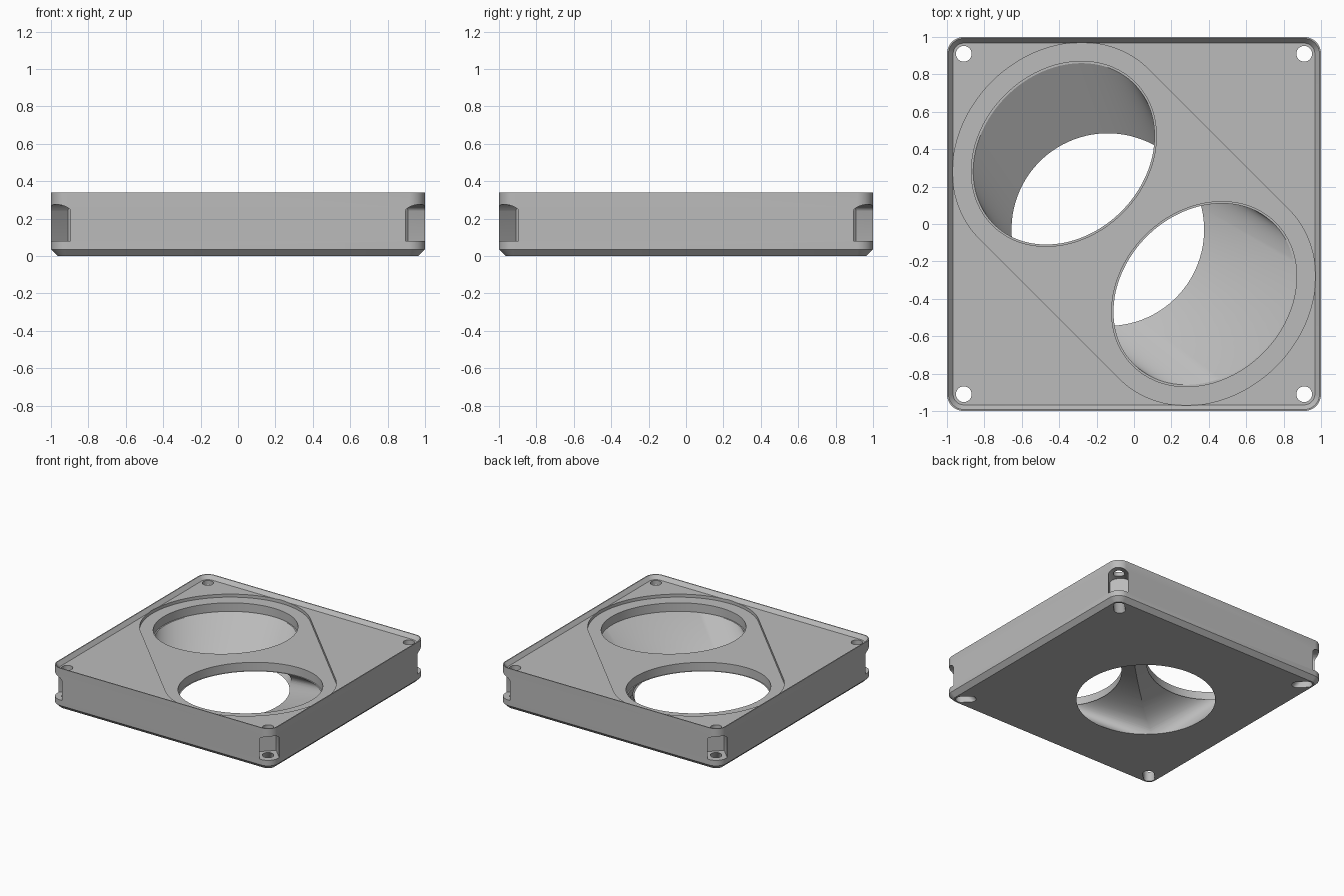
import bpy
import bmesh
from math import cos, sin, pi, sqrt
from mathutils import Vector

if "Cube" in bpy.data.objects:
    bpy.data.objects.remove(bpy.data.objects["Cube"], do_unlink=True)

TOP, FLOOR, POCKET, COLLAR = 0.34, 0.31, 0.285, 0.215
LONG, SHORT, OFFSET = 0.54, 0.445, 0.375   # port ellipse and its distance from the middle
PORT = Vector((-OFFSET, OFFSET))
OUTLET, OUTLET_R = Vector((-0.14, -0.03)), 0.515
SCREW, SCREW_R = 0.91, 0.042

grey = bpy.data.materials.new("plain grey")
grey.use_nodes = True
grey.diffuse_color = (0.5, 0.5, 0.5, 1)
grey.node_tree.nodes["Principled BSDF"].inputs["Base Color"].default_value = (0.5, 0.5, 0.5, 1)


def normals(count):
    return [Vector((cos(2 * pi * (i + 0.5) / count), sin(2 * pi * (i + 0.5) / count)))
            for i in range(count)]


def loft(name, rings):
    """Solid skinned through rings of 3D points, capped at both ends."""
    bm = bmesh.new()
    rows = [[bm.verts.new(p) for p in ring] for ring in rings]
    n = len(rows[0])
    for low, high in zip(rows, rows[1:]):
        for i in range(n):
            j = (i + 1) % n
            bm.faces.new((low[i], low[j], high[j], high[i]))
    bm.faces.new(rows[0][::-1])
    bm.faces.new(rows[-1])
    bmesh.ops.recalc_face_normals(bm, faces=bm.faces)
    mesh = bpy.data.meshes.new(name)
    bm.to_mesh(mesh)
    bm.free()
    obj = bpy.data.objects.new(name, mesh)
    bpy.context.collection.objects.link(obj)
    return obj


def at(points, z):
    return [Vector((p.x, p.y, z)) for p in points]


def rounded_square(half):
    return [Vector((SCREW if n.x > 0 else -SCREW, SCREW if n.y > 0 else -SCREW))
            + n * (half - SCREW) for n in normals(48)]


def circle(center, radius, count):
    return [center + n * radius for n in normals(count)]


def ellipse_point(n, grow):
    """Point of the diagonal ellipse whose outward normal is n."""
    u, v = Vector((1, 1)).normalized(), Vector((-1, 1)).normalized()
    nu, nv = n.dot(u), n.dot(v)
    length = sqrt((LONG * nu) ** 2 + (SHORT * nv) ** 2)
    return (u * LONG ** 2 * nu + v * SHORT ** 2 * nv) / length + n * grow


def ellipse(center, grow):
    return [center + ellipse_point(n, grow) for n in normals(96)]


def cut(body, cutter):
    cutter.hide_render = True
    mod = body.modifiers.new(cutter.name, "BOOLEAN")
    mod.operation, mod.solver, mod.object = "DIFFERENCE", "EXACT", cutter
    bpy.context.view_layer.objects.active = body
    bpy.ops.object.modifier_apply(modifier=mod.name)
    bpy.data.objects.remove(cutter, do_unlink=True)


# Plate with a chamfered foot and a matching sunken top inside a thin rim
body = loft("duct_plate", [at(rounded_square(h), z) for h, z in
                           ((0.965, 0), (1, 0.035), (1, TOP), (0.992, TOP), (0.967, FLOOR))])

# Shallow pocket around both ports
outline = [PORT * (1 if n.dot(PORT) > 0 else -1) + ellipse_point(n, 0.1) for n in normals(96)]
cut(body, loft("pocket_cutter", [at(outline, POCKET), at(outline, 0.5)]))

# Two ducts running from the oval ports to the shared round outlet
for side in (1, -1):
    center = PORT * side
    outlet = at(circle(OUTLET, OUTLET_R, 96), 0)
    seat = at(ellipse(center, -0.01), COLLAR)
    below = [p + (p - q) * 0.2 for p, q in zip(outlet, seat)]
    rim = ellipse(center, 0)
    cut(body, loft("duct_cutter", [below, outlet, seat, at(rim, COLLAR), at(rim, 0.5)]))

# Corner screw holes, nut notches and slotted undersides
for sx in (1, -1):
    for sy in (1, -1):
        spot = Vector((sx, sy)) * SCREW
        out = Vector((sx, sy)).normalized()
        across = Vector((-out.y, out.x))

        hole = circle(spot, SCREW_R, 32)
        cut(body, loft("hole_cutter", [at(hole, 0.05), at(hole, 0.5)]))

        slot = [spot - out * (0.07 if n.dot(out) < 0 else 0) + n * SCREW_R for n in normals(32)]
        cut(body, loft("slot_cutter", [at(slot, -0.05), at(slot, 0), at(hole, 0.09)]))

        # arched doorway profile pushed in along the diagonal
        arch = [(-0.074, 0.08), (0.074, 0.08)]
        arch += [(0.074 * cos(pi * k / 12), 0.24 + 0.036 * sin(pi * k / 12)) for k in range(13)]
        door = []
        for depth in (-0.075, 0.2):
            base = spot + out * depth
            door.append([(base + across * s).to_3d() + Vector((0, 0, z)) for s, z in arch])
        cut(body, loft("notch_cutter", door))

# Finish
body.data.materials.clear()
body.data.materials.append(grey)
for poly in body.data.polygons:
    poly.material_index = 0
bpy.ops.object.select_all(action="DESELECT")
body.select_set(True)
bpy.context.view_layer.objects.active = body
bpy.ops.object.shade_smooth_by_angle(angle=pi / 7)
